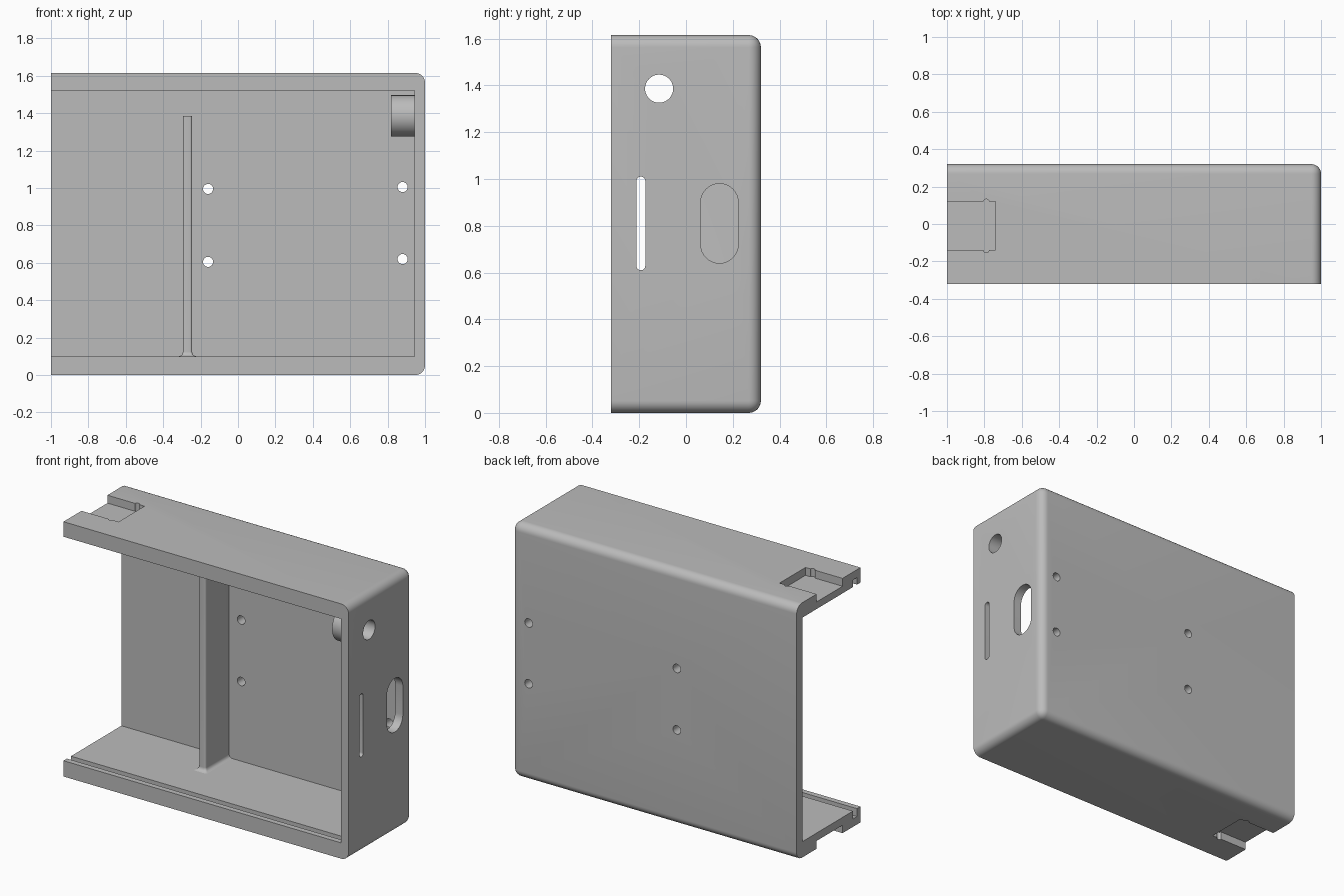
import bpy, bmesh, math
from mathutils import Matrix

cube = bpy.data.objects.get("Cube")
if cube:
    bpy.data.objects.remove(cube, do_unlink=True)

HEIGHT, HALF_D = 1.615, 0.32
FLOOR, CEIL = 0.1, 1.52      # inner faces of the bottom and top walls
SIDE, BACK = 0.945, 0.26     # inner faces of the side and back walls

grey = bpy.data.materials.new("plain grey")
grey.use_nodes = True
colour = (0.5, 0.5, 0.5, 1)
grey.diffuse_color = colour
grey.node_tree.nodes["Principled BSDF"].inputs["Base Color"].default_value = colour


def make(name, bm):
    bmesh.ops.recalc_face_normals(bm, faces=bm.faces)
    mesh = bpy.data.meshes.new(name)
    bm.to_mesh(mesh)
    bm.free()
    mesh.materials.append(grey)
    ob = bpy.data.objects.new(name, mesh)
    bpy.context.collection.objects.link(ob)
    return ob


def box_bm(x, y, z):
    bm = bmesh.new()
    bmesh.ops.create_cube(bm, size=1)
    for v in bm.verts:
        v.co = [r[0] if c < 0 else r[1] for c, r in zip(v.co, (x, y, z))]
    return bm


def box(name, x, y, z):
    return make(name, box_bm(x, y, z))


def cylinder(name, centre, radius, length, axis, sides=40):
    bm = bmesh.new()
    turn = {"x": Matrix.Rotation(math.pi / 2, 4, "Y"),
            "y": Matrix.Rotation(math.pi / 2, 4, "X"),
            "z": Matrix.Identity(4)}[axis]
    bmesh.ops.create_cone(bm, cap_ends=True, segments=sides, radius1=radius, radius2=radius,
                          depth=length, matrix=Matrix.Translation(centre) @ turn)
    return make(name, bm)


def slot(name, y, z_low, z_high, radius):
    # upright round-ended prism through the side wall
    bm = bmesh.new()
    verts = []
    for mid, start in ((z_high - radius, 0), (z_low + radius, math.pi)):
        for i in range(17):
            a = start + math.pi * i / 16
            verts.append(bm.verts.new((0.9, y + radius * math.cos(a), mid + radius * math.sin(a))))
    face = bm.faces.new(verts)
    side = bmesh.ops.extrude_face_region(bm, geom=[face])["geom"]
    bmesh.ops.translate(bm, vec=(0.2, 0, 0),
                        verts=[g for g in side if isinstance(g, bmesh.types.BMVert)])
    return make(name, bm)


def activate(ob):
    bpy.ops.object.select_all(action="DESELECT")
    ob.select_set(True)
    bpy.context.view_layer.objects.active = ob


def cut(ob, cutters):
    activate(ob)
    for c in cutters:
        mod = ob.modifiers.new("cut", "BOOLEAN")
        mod.operation = "DIFFERENCE"
        mod.solver = "EXACT"
        mod.object = c
        bpy.ops.object.modifier_apply(modifier=mod.name)


# Housing block with rounded back and right-hand edges
bm = box_bm((-1, 1), (-HALF_D, HALF_D), (0, HEIGHT))


def is_round(e):
    a, b = (v.co for v in e.verts)
    right = a.x > 0.9 and b.x > 0.9
    back = a.y > 0.3 and b.y > 0.3
    upright = abs(a.z - b.z) > 1
    return (back and not upright and abs(a.x - b.x) > 1) or (right and (back or not upright))


bmesh.ops.bevel(bm, geom=[e for e in bm.edges if is_round(e)], offset=0.052,
                segments=8, profile=0.5, affect="EDGES")
housing = make("housing", bm)

# Main cavity, open at the front and one end
cutters = [box("cavity_cutter", (-1.2, SIDE), (-0.5, BACK), (FLOOR, CEIL))]

# Lid grooves and outer latch pockets, mirrored top and bottom
for top in (False, True):
    def span(low, high):
        return (HEIGHT - high, HEIGHT - low) if top else (low, high)
    cutters.append(box("groove_cutter", (-1.2, SIDE), (-0.285, -0.245), span(0.05, 0.12)))
    pocket = span(-0.1, 0.05)
    cutters.append(box("pocket_cutter", (-1.2, -0.74), (-0.14, 0.12), pocket))
    for y in (-0.137, 0.117):
        cutters.append(cylinder("latch_notch_cutter", (-0.79, y, sum(pocket) / 2), 0.016,
                                0.15, "z", 16))

# Screw holes in the back wall
for x, z in ((-0.16, 0.995), (-0.16, 0.605), (0.88, 1.005), (0.88, 0.62)):
    cutters.append(cylinder("screw_hole_cutter", (x, 0.3, z), 0.027, 0.2, "y", 24))

# Openings in the side wall
socket_hole = cylinder("socket_hole_cutter", (0.9, -0.115, 1.386), 0.06, 0.5, "x")
cutters += [socket_hole,
            slot("narrow_slot_cutter", -0.193, 0.61, 1.01, 0.019),
            slot("wide_slot_cutter", 0.143, 0.64, 0.98, 0.08)]
cut(housing, cutters)

# Round collar behind the side hole
collar = cylinder("socket_collar", (0.885, -0.115, 1.386), 0.11, 0.135, "x", 56)
cut(collar, [socket_hole])

# Inner divider with rounded front edges and a flared foot
bm = bmesh.new()
rings = []
levels = [(FLOOR - 0.01, 0.02)]
for i in range(7):
    t = i / 6
    levels.append((FLOOR + 0.025 * t, 0.022 * (1 - math.sqrt(1 - (1 - t) ** 2))))
levels.append((1.385, 0))
for z, flare in levels:
    half, front, r = 0.025 + flare, 0.025 - flare, 0.012
    pts = [(half, BACK + 0.02), (-half, BACK + 0.02)]
    for sx, start in ((-1, math.pi), (1, 1.5 * math.pi)):
        for i in range(6):
            a = start + math.pi / 2 * i / 5
            pts.append((sx * (half - r) + r * math.cos(a), front + r + r * math.sin(a)))
    rings.append([bm.verts.new((x - 0.27, y, z)) for x, y in pts])
for low, high in zip(rings, rings[1:]):
    for i in range(len(low)):
        j = (i + 1) % len(low)
        bm.faces.new((low[i], low[j], high[j], high[i]))
bm.faces.new(rings[0])
bm.faces.new(rings[-1])
divider = make("divider", bm)

for c in cutters:
    bpy.data.objects.remove(c, do_unlink=True)
for ob in (housing, collar, divider):
    activate(ob)
    bpy.ops.object.shade_smooth_by_angle(angle=math.radians(30))
